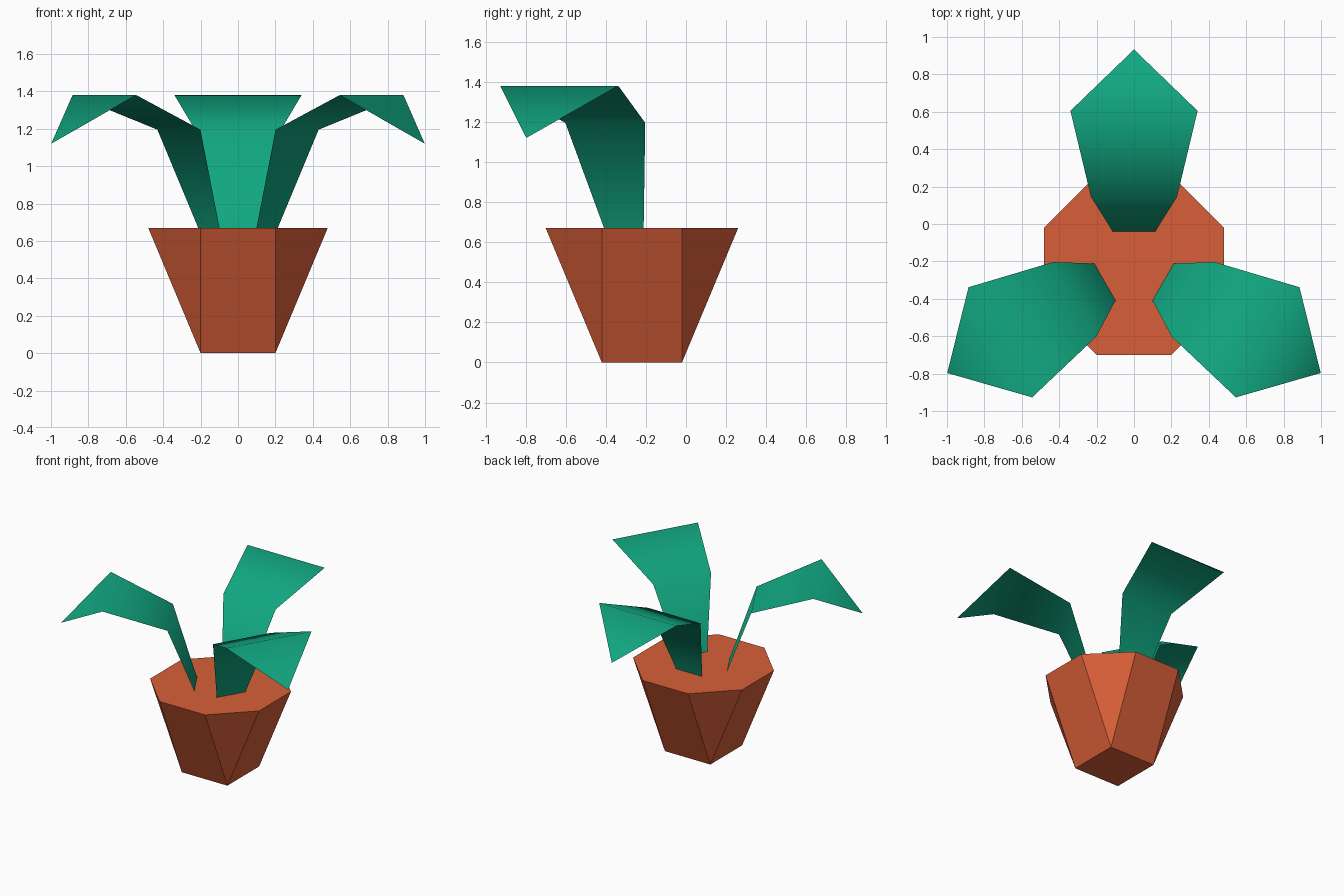
import bpy
import bmesh
from math import radians
from mathutils import Matrix, Vector

cube = bpy.data.objects.get("Cube")
if cube:
    bpy.data.objects.remove(cube, do_unlink=True)

CENTRE = Vector((0, -0.22, 0))
RIM = 0.67


def make_material(name, colour):
    mat = bpy.data.materials.new(name)
    mat.use_nodes = True
    mat.diffuse_color = colour
    mat.node_tree.nodes["Principled BSDF"].inputs["Base Color"].default_value = colour
    return mat


def make_object(name, bm, mat, smooth=False):
    mesh = bpy.data.meshes.new(name)
    for face in bm.faces:
        face.smooth = smooth
    bm.to_mesh(mesh)
    bm.free()
    mesh.materials.append(mat)
    obj = bpy.data.objects.new(name, mesh)
    obj.location = CENTRE
    bpy.context.collection.objects.link(obj)
    return obj


terracotta = make_material("terracotta", (0.69, 0.114, 0.04, 1))
leaf_green = make_material("leaf green", (0.0056, 0.39, 0.22, 1))

# Pot: square foot opening to an octagonal rim, with triangles at the corners
bm = bmesh.new()
foot, rim = [], []
for i in range(4):
    turn = Matrix.Rotation(radians(90 * i), 3, 'Z')
    foot.append(bm.verts.new(turn @ Vector((-0.2, -0.2, 0))))
    rim += [bm.verts.new(turn @ Vector((x, -0.48, RIM))) for x in (-0.2, 0.2)]
for i in range(4):
    j = (i + 1) % 4
    bm.faces.new((foot[i], foot[j], rim[2 * i + 1], rim[2 * i]))
    bm.faces.new((foot[j], rim[2 * j], rim[2 * i + 1]))
bm.faces.new(rim)
bm.faces.new(foot[::-1])
make_object("pot", bm, terracotta)

# Leaves: thin arching blades as (distance out, half width, height), then a tip
BLADE = [(0.18, 0.114, RIM), (0.365, 0.23, 1.195), (0.825, 0.34, 1.38)]
TIP = (0, 1.153, 1.12)
for name, angle in (("back_leaf", 0), ("right_leaf", 120), ("left_leaf", 240)):
    bm = bmesh.new()
    rows = [[bm.verts.new((side * half, out, z)) for side in (-1, 1)]
            for out, half, z in BLADE]
    for (a, b), (c, d) in zip(rows, rows[1:]):
        bm.faces.new((a, b, d, c))
    bm.faces.new((*rows[-1], bm.verts.new(TIP)))
    bmesh.ops.rotate(bm, verts=bm.verts, matrix=Matrix.Rotation(radians(angle), 3, 'Z'))
    make_object(name, bm, leaf_green, smooth=True)
